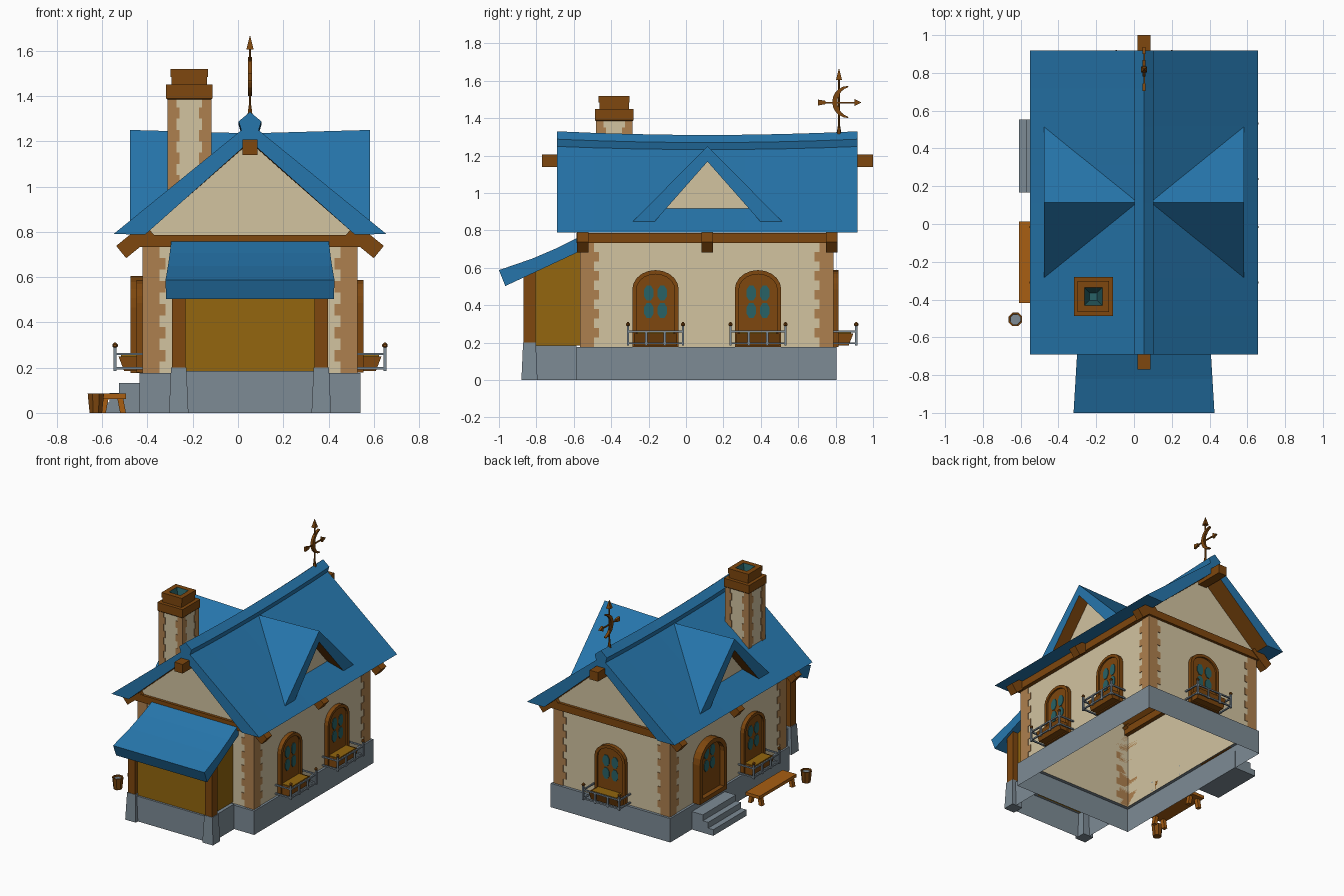
import bpy, bmesh, math
from mathutils import Matrix, Vector

if "Cube" in bpy.data.objects:
    bpy.data.objects.remove(bpy.data.objects["Cube"])

def mat(name, r, g, b):
    m = bpy.data.materials.new(name)
    lin = [(c / 255 / 12.92) if c < 11 else ((c / 255 + 0.055) / 1.055) ** 2.4 for c in (r, g, b)]
    m.diffuse_color = (*lin, 1)
    m.use_nodes = True
    m.node_tree.nodes["Principled BSDF"].inputs["Base Color"].default_value = m.diffuse_color
    return m

BLUE = mat("roof_blue", 38, 118, 172)
CREAM = mat("plaster_cream", 210, 195, 160)
BROWN = mat("wood_brown", 126, 71, 14)
STONE = mat("stone_grey", 125, 139, 149)
OCHRE = mat("ochre_boards", 147, 102, 14)
TAN = mat("corner_tan", 174, 128, 78)
ORANGE = mat("bench_orange", 168, 94, 18)
GLASS = mat("glass_teal", 40, 98, 102)
CX = 0.053  # house centre line

class Part:
    """Collects faces in one bmesh and turns them into a named object."""
    def __init__(s, name, M=Matrix()):
        s.name, s.bm, s.mats, s.M = name, bmesh.new(), [], M

    def add(s, verts, faces, m):
        if m not in s.mats:
            s.mats.append(m)
        vs = [s.bm.verts.new(s.M @ Vector(v)) for v in verts]
        for f in faces:
            s.bm.faces.new([vs[i] for i in f]).material_index = s.mats.index(m)

    def loops(s, rings, m, closed=False, caps=(True, True)):
        n, k = len(rings[0]), len(rings)
        f = [(a * n + i, a * n + (i + 1) % n, (a + 1) % k * n + (i + 1) % n, (a + 1) % k * n + i)
             for a in range(k if closed else k - 1) for i in range(n)]
        if not closed:
            f += [tuple(range(n))] * caps[0] + [tuple(range((k - 1) * n, k * n))] * caps[1]
        s.add([v for r in rings for v in r], f, m)

    def prism(s, pts, axis, a, b, m, caps=(True, True)):
        put = {'x': lambda p, t: (t, *p), 'y': lambda p, t: (p[0], t, p[1]), 'z': lambda p, t: (*p, t)}[axis]
        s.loops([[put(p, t) for p in pts] for t in (a, b)], m, caps=caps)

    def box(s, x0, x1, y0, y1, z0, z1, m, caps=(True, True)):
        s.prism([(x0, y0), (x1, y0), (x1, y1), (x0, y1)], 'z', z0, z1, m, caps)

    def lathe(s, x, y, rz, m, n=4, caps=(True, True)):
        k = math.sqrt(2) if n == 4 else 1  # four sides: radius means half width
        s.loops([[(x + r * k * math.cos(math.tau * (i + .5) / n), y + r * k * math.sin(math.tau * (i + .5) / n), z)
                  for i in range(n)] for r, z in rz], m, caps=caps)

    def done(s):
        bmesh.ops.recalc_face_normals(s.bm, faces=s.bm.faces)
        me = bpy.data.meshes.new(s.name)
        s.bm.to_mesh(me)
        for m in s.mats:
            me.materials.append(m)
        bpy.context.collection.objects.link(bpy.data.objects.new(s.name, me))

# stone base, open below, with a ledge under the walls
p = Part("foundation")
rect = lambda h, y0, y1, z: [(CX - h, y0, z), (CX + h, y0, z), (CX + h, y1, z), (CX - h, y1, z)]
p.loops([rect(.488, -.585, .805, 0), rect(.488, -.585, .805, .176), rect(.465, -.56, .78, .176)], STONE, caps=(False, False))
p.box(CX - .325, CX + .325, -.855, -.585, 0, .185, STONE, caps=(False, True))
for sx in (-1, 1):
    p.lathe(CX + sx * .315, -.837, [(.043, 0), (.034, .2)], STONE)
p.done()

# plaster walls with gables, open below
p = Part("walls")
gable = [(CX - .471, .176), (CX - .471, .785), (CX, 1.205), (CX + .471, .785), (CX + .471, .176)]
rings = [[(x, y, z) for x, z in gable] for y in (-.564, .785)]
p.add(rings[0] + rings[1], [(0, 1, 2, 3, 4), (5, 6, 7, 8, 9), (0, 1, 6, 5), (3, 4, 9, 8)], CREAM)
p.done()

def quoins(p, cx, cy, hx, hy, z0, z1, n, wide, narrow, t):
    """Toothed corner blocks as thin plates on all four corners."""
    dz = (z1 - z0) / n
    for sx in (-1, 1):
        for sy in (-1, 1):
            for i in range(n):
                w = wide if i % 2 else narrow
                X, Y, a, b = cx + sx * hx, cy + sy * hy, z0 + i * dz, z0 + (i + 1) * dz
                L = [(X + sx * t, Y + sy * t), (X - sx * w, Y + sy * t), (X - sx * w, Y),
                     (X, Y), (X, Y - sy * w), (X + sx * t, Y - sy * w)]
                p.prism(L, 'z', a, b, TAN)

p = Part("corner_stones")
quoins(p, CX, .1105, .471, .6745, .176, .735, 11, .098, .072, .004)
p.done()

# main roof: sagging V with brown underside, plus ridge cap
Y0, Y1, N = -.69, .918, 8
def stations(prof):
    out = []
    for i in range(N + 1):
        u = 2 * i / N - 1
        out.append([(CX + x, Y0 + (Y1 - Y0) * i / N, z - .018 * (1 - u * u) * (z - .79) / .5) for x, z in prof])
    return out
p = Part("main_roof")
p.loops(stations([(-.603, .79), (0, 1.28), (.603, .79), (.463, .788), (0, 1.2), (-.463, .788)]), BLUE)
p.mats.append(BROWN)
p.bm.normal_update()
for f in p.bm.faces:
    c = f.calc_center_median()
    if abs(f.normal.y) < .5 and abs(f.normal.z) < .9 and abs(c.x - CX) < .25:
        f.material_index = 1 if c.z < 1.01 else 0
p.done()
p = Part("ridge_cap")
p.loops(stations([(0, 1.33), (.05, 1.288), (.034, 1.235), (-.034, 1.235), (-.05, 1.288)]), BLUE)
p.done()

# dormers on both slopes, tapering back to the ridge
for s, nm in ((1, "right"), (-1, "left")):
    p = Part(nm + "_dormer", Matrix.Translation((CX, .115, 0)) @ Matrix.Diagonal((s, 1, 1, 1)))
    O = [(.53, -.403, .845), (.53, 0, 1.25), (.53, .403, .845)]
    I = [(.53, -.285, .845), (.53, 0, 1.168), (.53, .285, .845)]
    p.add(O + I + [(.035, 0, 1.236)], [(0, 1, 6), (1, 2, 6), (0, 1, 4, 3), (1, 2, 5, 4)], BLUE)
    B = [(.44, -.285, .845), (.44, 0, 1.168), (.44, .285, .845)]
    p.add(I + B, [(0, 1, 4, 3), (1, 2, 5, 4)], BROWN)
    p.add(B, [(0, 1, 2)], CREAM)
    p.done()

# timber: eave band, ridge beam and slanted rafter ends
p = Part("eave_beams")
for s in (-1, 1):
    p.box(*sorted((CX + s * .44, CX + s * .5)), -.585, .806, .733, .787, BROWN)
for y in (-.585, .786):
    p.box(CX - .44, CX + .44, y, y + .02, .733, .787, BROWN)
for y0, y1 in ((-.77, -.55), (.77, 1.0)):
    p.box(CX - .034, CX + .034, y0, y1, 1.14, 1.207, BROWN)
p.done()
p = Part("rafter_ends")
for s in (-1, 1):
    for y in (-.553, .113, .78):
        p.M = Matrix.Translation((CX + s * .507, y, .761)) @ Matrix.Rotation(s * math.radians(39), 4, 'Y')
        p.box(-.08, .08, -.031, .031, -.035, .035, BROWN)
p.done()

# front lean-to: boarded walls, posts and curved canopy
p = Part("lean_to_walls")
p.prism([(-.84, .185), (-.84, .575), (-.565, .72), (-.565, .185)], 'x', CX - .3, CX + .3, OCHRE)
p.done()
p = Part("lean_to_posts")
for s in (-1, 1):
    p.box(CX + s * .315 - .029, CX + s * .315 + .029, -.868, -.805, .19, .6, BROWN)
p.done()
p = Part("lean_to_roof")
prof = [(-.565, .768), (-.69, .706), (-.82, .65), (-1.0, .588), (-.966, .503), (-.8, .58), (-.565, .69)]
p.loops([[(CX + s * (.347 + .06 * (-.565 - y)), y, z) for y, z in prof] for s in (-1, 1)], BLUE)
p.done()

# chimney with toothed corners, stepped cap and tapered flue
p = Part("chimney")
KX, KY = -.215, -.384
p.lathe(KX, KY, [(.093, .93), (.093, 1.4)], CREAM, caps=(False, True))
quoins(p, KX, KY, .093, .093, .95, 1.4, 9, .05, .036, .004)
p.lathe(KX, KY, [(.098, 1.385), (.103, 1.39), (.103, 1.45), (.078, 1.45), (.078, 1.485), (.083, 1.485),
                 (.083, 1.52), (.047, 1.52)], BROWN, caps=(False, False))
p.lathe(KX, KY, [(.047, 1.52), (.02, 1.41)], GLASS, caps=(False, True))
p.done()

def arch(w, z0, z1, h, n=10):
    return [(w, z0)] + [(w * math.cos(math.pi * i / n), z1 + h * math.sin(math.pi * i / n)) for i in range(n + 1)] + [(-w, z0)]

def opening(p, w, z0, z1, h, rim, depth, inset, panes):
    """Arched frame with recessed panel and rounded glass panes; wall at y=0, outward is -y."""
    o, i = arch(w, z0, z1, h), arch(w - rim, z0 + rim, z1, h - rim)
    p.loops([[(x, y, z) for x, z in q] for q, y in ((o, 0), (o, -depth), (i, -depth), (i, -inset))],
            BROWN, caps=(False, True))
    for z in panes:
        for s in (-1, 1):
            oct_ = [(s * .036 + .028 * math.cos(math.tau * (k + .5) / 8), z + .044 * math.sin(math.tau * (k + .5) / 8)) for k in range(8)]
            p.prism(oct_, 'y', -inset, -inset - .004, GLASS)

def balcony(p):
    """Planter box inside a small railing."""
    p.prism([(0, .185), (-.085, .185), (-.11, .25), (0, .25)], 'x', -.115, .115, BROWN)
    p.box(-.1, .1, -.098, -.01, .25, .255, OCHRE)
    for z in (.197, .26):
        p.box(-.147, .147, -.13, -.12, z - .005, z + .005, STONE)
        for s in (-1, 1):
            p.box(s * .147 - .005, s * .147 + .005, -.125, 0, z - .005, z + .005, STONE)
    for x in (-.147, -.05, .05, .147):
        edge = abs(x) > .1
        p.box(x - .006, x + .006, -.131, -.119, .185, .295 if edge else .26, STONE)
        if edge:
            p.lathe(x, -.125, [(.005, .286), (.012, .294), (.012, .302), (.004, .31)], BROWN, 6)

# windows: two right, one left, one back
for nm, loc, ang in (("right_front", (.524, -.163, 0), 90), ("right_back", (.524, .385, 0), 90),
                     ("left", (-.418, -.163, 0), -90), ("back", (CX, .785, 0), 180)):
    M = Matrix.Translation(loc) @ Matrix.Rotation(math.radians(ang), 4, 'Z')
    p = Part(nm + "_window", M)
    opening(p, .124, .178, .485, .103, .022, .03, .018, (.372, .465))
    p.done()
    p = Part(nm + "_balcony", M)
    balcony(p)
    p.done()

# arched door and stone steps on the left
p = Part("door", Matrix.Translation((-.418, .357, 0)) @ Matrix.Rotation(math.radians(-90), 4, 'Z'))
opening(p, .158, .176, .465, .14, .032, .057, .022, (.41, .503))
p.done()
p = Part("door_steps")
p.prism([(-.43, 0), (-.61, 0), (-.61, .045), (-.568, .045), (-.568, .088), (-.525, .088), (-.525, .132), (-.43, .132)],
        'y', .167, .553, STONE)
p.done()

# bench with splayed legs
p = Part("bench")
p.box(-.61, -.495, -.418, .012, .062, .085, ORANGE)
for y in (-.39, -.03):
    for x, d in ((-.585, -.012), (-.52, .012)):
        p.loops([[(x + a + k, y + b, z) for a, b in ((-.013, -.015), (.013, -.015), (.013, .015), (-.013, .015))]
                 for z, k in ((0, d), (.064, 0))], ORANGE)
p.done()

# wooden bucket filled with water
p = Part("bucket")
p.lathe(-.628, -.505, [(.03, 0), (.039, .085), (.03, .085), (.028, .07)], BROWN, 8, caps=(True, False))
p.lathe(-.628, -.505, [(.029, .07), (.029, .074)], STONE, 8)
p.done()

# weather vane: pole, crescent and arrows
p = Part("weather_vane")
VY = .818
p.lathe(CX, VY, [(.014, 1.31), (.006, 1.36), (.005, 1.61)], BROWN, 6)
p.lathe(CX, VY, [(.016, 1.605), (.001, 1.665)], BROWN)
arc = lambda cy, r, a0, a1: [(cy + r * math.cos(math.radians(a0 + (a1 - a0) * i / 10)),
                              1.487 + r * math.sin(math.radians(a0 + (a1 - a0) * i / 10))) for i in range(11)]
out = arc(.868, .086, 90, 270)
inn = arc(.892, .083, 252, 108)
p.prism(out + inn, 'x', CX - .009, CX + .009, BROWN)
p.box(CX - .004, CX + .004, .72, .91, 1.48, 1.488, BROWN)
p.prism([(.9, 1.465), (.938, 1.484), (.9, 1.503)], 'x', CX - .008, CX + .008, BROWN)
p.prism([(.705, 1.468), (.745, 1.475), (.745, 1.493), (.705, 1.5)], 'x', CX - .008, CX + .008, BROWN)
p.done()
